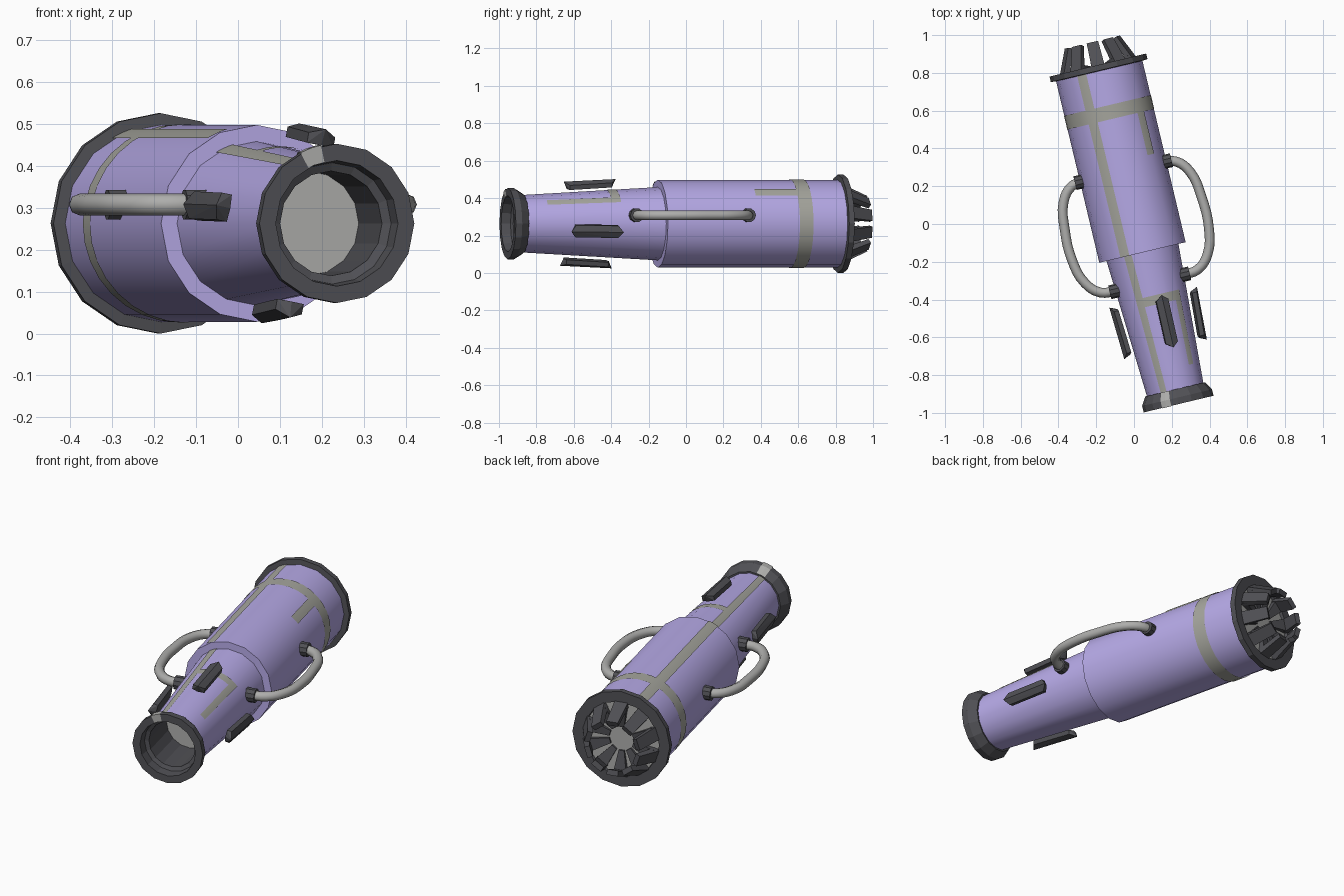
import bpy, bmesh
from math import sin, cos, pi, radians
from mathutils import Matrix, Vector

if "Cube" in bpy.data.objects:
    bpy.data.objects.remove(bpy.data.objects["Cube"])

# whole model lies along a local y axis, turned about z
PLACE = Matrix.Translation((0.009, 0, 0.263)) @ Matrix.Rotation(radians(13.4), 4, 'Z')


def material(name, rgb):
    m = bpy.data.materials.new(name)
    m.diffuse_color = (*rgb, 1)
    m.use_nodes = True
    m.node_tree.nodes["Principled BSDF"].inputs["Base Color"].default_value = m.diffuse_color
    return m


PURPLE = material("purple", (0.47, 0.40, 0.80))
DARK = material("dark", (0.08, 0.08, 0.09))
STRIPE = material("stripe", (0.38, 0.38, 0.34))
GREY = material("grey", (0.42, 0.42, 0.41))


def finish(name, bm, mat, smooth=False):
    me = bpy.data.meshes.new(name)
    bm.to_mesh(me)
    bm.free()
    me.materials.append(mat)
    ob = bpy.data.objects.new(name, me)
    bpy.context.collection.objects.link(ob)
    ob.matrix_world = PLACE
    if smooth:
        bpy.ops.object.select_all(action='DESELECT')
        bpy.context.view_layer.objects.active = ob
        ob.select_set(True)
        bpy.ops.object.shade_smooth_by_angle(angle=radians(30))
    return ob


def lathe(name, profile, mat, smooth=False, start=0, end=360, steps=16):
    """Turn (radius, y) points about the local y axis."""
    bm = bmesh.new()
    rows = []
    for r, y in profile:
        angles = [radians(start + (end - start) * j / steps) for j in range(steps + 1)]
        rows.append([bm.verts.new((r * cos(a), y, r * sin(a))) for a in angles])
    for a, b in zip(rows, rows[1:]):
        for j in range(steps):
            bm.faces.new((a[j], b[j], b[j + 1], a[j + 1]))
    bmesh.ops.remove_doubles(bm, verts=bm.verts, dist=1e-5)
    return finish(name, bm, mat, smooth)


def hull(name, points, angle, mat):
    """Convex block given as (across, y, radius), turned about the axis."""
    bm = bmesh.new()
    rot = Matrix.Rotation(-angle, 4, 'Y')
    for w, y, r in points:
        bm.verts.new(rot @ Vector((r, y, w)))
    bmesh.ops.convex_hull(bm, input=bm.verts)
    bmesh.ops.dissolve_limit(bm, angle_limit=0.02, verts=bm.verts, edges=bm.edges)
    bmesh.ops.recalc_face_normals(bm, faces=bm.faces)
    return finish(name, bm, mat)


# main barrel and tapered front barrel
lathe("rear_barrel", [(0.15, -0.155), (0.235, -0.155), (0.235, 0.84)], PURPLE, True)
lathe("front_barrel", [(0.153, -0.91), (0.196, -0.15)], PURPLE, True)

# front rim with stepped bore, and bore floor
lathe("front_rim", [(0.125, -0.68), (0.125, -0.92), (0.145, -0.93), (0.15, -0.98),
                    (0.19, -0.98), (0.19, -0.945), (0.162, -0.90), (0.15, -0.90)], DARK)
lathe("bore_floor", [(0, -0.68), (0.125, -0.68)], GREY)

# rear flange and its backing disc
lathe("rear_flange", [(0.232, 0.832), (0.263, 0.835), (0.263, 0.865),
                      (0.205, 0.865), (0.2, 0.845)], DARK)
lathe("rear_backing", [(0.205, 0.85), (0, 0.85)], GREY)


# painted stripes
def cone_r(y):
    return 0.153 + 0.043 * (y + 0.91) / 0.76 + 0.0015


def body_stripe(name, y0, y1, a0, a1, steps=4):
    lathe(name, [(0.2365, y0), (0.2365, y1)], STRIPE, True, a0, a1, steps)


def cone_stripe(name, y0, y1, a0, a1, steps=4):
    lathe(name, [(cone_r(y0), y0), (cone_r(y1), y1)], STRIPE, True, a0, a1, steps)


body_stripe("rear_long_stripe", -0.155, 0.834, 107.5, 120.5)
body_stripe("rear_ring_stripe", 0.57, 0.645, 0, 360, 32)
body_stripe("rear_short_stripe", 0.34, 0.57, 40, 52)
cone_stripe("front_long_stripe", -0.90, -0.156, 107.5, 120.5)
cone_stripe("front_short_stripe", -0.79, -0.44, 39, 51)
cone_stripe("front_cross_stripe", -0.44, -0.39, 39, 107.5, 12)
lathe("rim_mark", [(0.15, -0.982), (0.191, -0.982), (0.191, -0.945), (0.164, -0.90)],
      GREY, False, 102, 118, 2)

# four floating ridged fins round the front barrel
for i in range(4):
    pts = []
    for s in (-1, 1):
        tilt = 0.05 * s * 0.14
        for w in (-0.033, 0.033):
            pts += [(w, -0.54 + s * 0.115, 0.197 + tilt), (w, -0.54 + s * 0.115, 0.222 + tilt)]
        pts += [(0, -0.54 + s * 0.125, 0.197 + tilt), (0, -0.54 + s * 0.142, 0.236 + tilt)]
    hull(f"fin_{i + 1}", pts, radians(-11 + 90 * i + 90), DARK)

# ring of nozzle teeth, each with an inner wedge
TEETH = 10
for i in range(TEETH):
    a = 2 * pi * (i + 0.5) / TEETH
    tooth, wedge = [], []
    for s in (-1, 1):
        tooth += [(s * 0.035, 0.86, 0.207), (s * 0.031, 0.99, 0.148),
                  (s * 0.035, 0.855, 0.175), (s * 0.029, 0.98, 0.122)]
        wedge += [(s * 0.035, 0.852, 0.2), (s * 0.035, 0.885, 0.18),
                  (s * 0.015, 0.852, 0.065), (s * 0.015, 0.862, 0.065)]
    hull(f"nozzle_tooth_{i + 1}", tooth, a, DARK)
    hull(f"nozzle_wedge_{i + 1}", wedge, a, DARK)

# curved side handles with mounts, mirrored
PATH = [(0.22, 0.285), (0.285, 0.272), (0.345, 0.2), (0.372, 0.06),
        (0.372, -0.11), (0.335, -0.24), (0.265, -0.31), (0.18, -0.32)]
for side, s in (("left", -1), ("right", 1)):
    cu = bpy.data.curves.new(f"{side}_handle", 'CURVE')
    cu.dimensions = '3D'
    cu.bevel_depth = 0.026
    cu.bevel_resolution = 2
    cu.resolution_u = 4
    sp = cu.splines.new('BEZIER')
    sp.bezier_points.add(len(PATH) - 1)
    for p, (u, y) in zip(sp.bezier_points, PATH):
        p.co = (s * u, y, 0.045)
        p.handle_left_type = p.handle_right_type = 'AUTO'
    cu.materials.append(GREY)
    ob = bpy.data.objects.new(f"{side}_handle", cu)
    bpy.context.collection.objects.link(ob)
    ob.matrix_world = PLACE
    bpy.ops.object.select_all(action='DESELECT')
    bpy.context.view_layer.objects.active = ob
    ob.select_set(True)
    bpy.ops.object.convert(target='MESH')
    bpy.ops.object.shade_smooth_by_angle(angle=radians(50))
    for end, u, y in (("rear", 0.235, 0.285), ("front", 0.19, -0.32)):
        bm = bmesh.new()
        m = Matrix.Translation((s * u, y, 0.045)) @ Matrix.Rotation(pi / 2, 4, 'Y')
        bmesh.ops.create_cone(bm, cap_ends=True, segments=10, radius1=0.037,
                              radius2=0.037, depth=0.055, matrix=m)
        finish(f"{side}_{end}_mount", bm, DARK)
